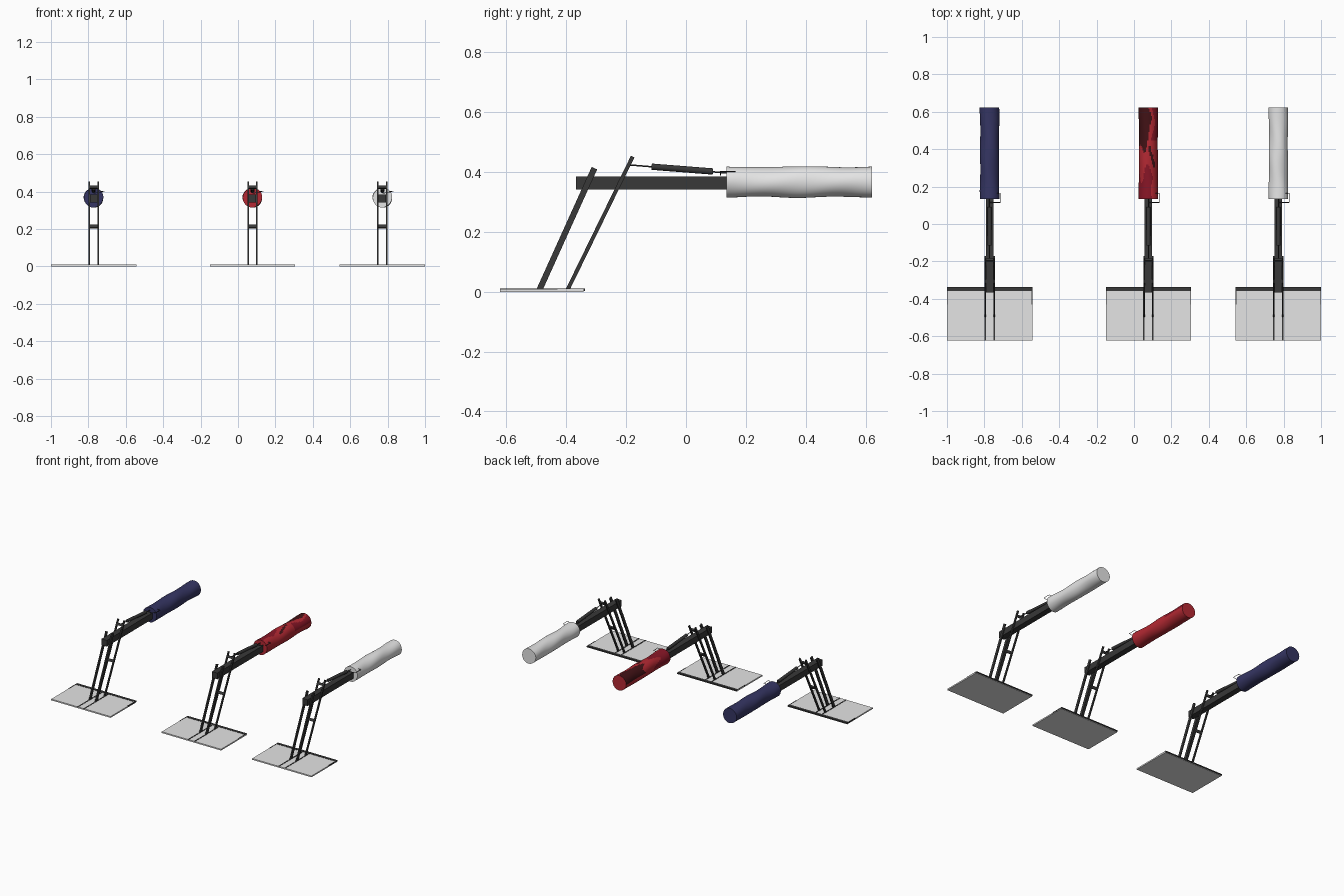
import bpy, bmesh, math
from mathutils import Vector, Matrix

if "Cube" in bpy.data.objects:
    bpy.data.objects.remove(bpy.data.objects["Cube"])


def material(name, rgb):
    m = bpy.data.materials.new(name)
    m.diffuse_color = (*rgb, 1)
    m.use_nodes = True
    m.node_tree.nodes["Principled BSDF"].inputs["Base Color"].default_value = m.diffuse_color
    return m


DARK = material("dark steel", (0.04, 0.04, 0.04))
PANEL = material("light grey panel", (0.78, 0.78, 0.78))
WHITE = material("white grip", (0.78, 0.78, 0.78))
NAVY = material("navy grip", (0.036, 0.036, 0.125))
RED = material("red grip", (0.46, 0.022, 0.033))
DEEP = material("deep red grip", (0.25, 0.008, 0.02))
MAROON = material("maroon grip", (0.055, 0.006, 0.008))


def finish(bm, name, *mats):
    bmesh.ops.recalc_face_normals(bm, faces=bm.faces)
    me = bpy.data.meshes.new(name)
    bm.to_mesh(me)
    bm.free()
    for m in mats:
        me.materials.append(m)
    ob = bpy.data.objects.new(name, me)
    bpy.context.collection.objects.link(ob)
    return ob


def box(name, lo, hi, mat):
    """Box between two corners."""
    lo, hi = Vector(lo), Vector(hi)
    bm = bmesh.new()
    bmesh.ops.create_cube(bm, size=1, matrix=Matrix.Translation((lo + hi) / 2)
                          @ Matrix.Diagonal((*(hi - lo), 1)))
    return finish(bm, name, mat)


def slat(name, x0, x1, a, b, t, mat):
    """Flat bar in the yz plane from a to b, t thick, spanning x0..x1."""
    a, b = Vector(a), Vector(b)
    d = (b - a).normalized()
    n = Vector((-d.y, d.x)) * t / 2
    bm = bmesh.new()
    f = bm.faces.new([bm.verts.new((x0, p.x, p.y)) for p in (a + n, a - n, b - n, b + n)])
    r = bmesh.ops.extrude_face_region(bm, geom=[f])
    bmesh.ops.translate(bm, vec=(x1 - x0, 0, 0),
                        verts=[v for v in r["geom"] if isinstance(v, bmesh.types.BMVert)])
    return finish(bm, name, mat)


def rod(name, a, b, r, mat, seg=14):
    a, b = Vector(a), Vector(b)
    bm = bmesh.new()
    rot = (b - a).to_track_quat('Z', 'Y').to_matrix().to_4x4()
    bmesh.ops.create_cone(bm, cap_ends=True, segments=seg, radius1=r, radius2=r,
                          depth=(b - a).length,
                          matrix=Matrix.Translation((a + b) / 2) @ rot)
    return finish(bm, name, mat)


def smooth(ob):
    bpy.ops.object.select_all(action='DESELECT')
    ob.select_set(True)
    bpy.context.view_layer.objects.active = ob
    bpy.ops.object.shade_smooth_by_angle(angle=math.radians(40))


def grip(name, cx, mats):
    """Slightly lumpy closed tube along y."""
    N, M, y0, y1, zc = 64, 48, 0.135, 0.622, 0.367
    bm = bmesh.new()
    rings = []
    for i in range(N + 1):
        t = i / N
        base = 0.0508 + 0.001 * math.cos(t * 4 * math.pi)
        ring = []
        for j in range(M):
            a = 2 * math.pi * j / M
            r = base + 0.001 * math.sin(2 * a + 9 * t) + 0.0008 * math.sin(3 * a - 14 * t)
            ring.append(bm.verts.new((cx + r * math.cos(a), y0 + (y1 - y0) * t,
                                      zc + r * math.sin(a))))
        rings.append(ring)
    for p, q in zip(rings, rings[1:]):
        for j in range(M):
            bm.faces.new((p[j], p[(j + 1) % M], q[(j + 1) % M], q[j]))
    bm.faces.new(rings[0])
    bm.faces.new(rings[-1])
    # large tonal patches where several colours are given
    if len(mats) > 1:
        for f in bm.faces:
            if len(f.verts) > 4:
                continue
            c = f.calc_center_median()
            u, v = (c.x - cx) / 0.05, (c.z - zc) / 0.05
            wave = 0.25 * math.sin(26 * c.y)
            if v > 0 and c.y > 0.47 + 0.11 * u + 0.05 * math.sin(5 * u) and u < 0.15 + wave:
                f.material_index = 2        # dark patch on top of the far end
            elif v > 0 and 0.3 < c.y < 0.42 and abs(u - 0.35 - wave) < 0.14:
                f.material_index = 2        # dark streak in the middle
            elif c.y < 0.27 + 0.05 * math.sin(4 * u + 2 * v) and u < 0.5 + wave and v > -0.3:
                f.material_index = 1        # deeper tone at the near end
            elif c.y > 0.45 and u > 0.45 + wave and v > 0.1:
                f.material_index = 1
    smooth(finish(bm, name, *mats))


def tool(label, cx, mats):
    # base plate: light core and panels, dark gaps and rim
    w = 0.228
    box(label + "_plate_core", (cx - w, -0.622, 0), (cx + w, -0.342, 0.009), PANEL)
    box(label + "_plate_rear_rim", (cx - w, -0.357, 0.003), (cx + w, -0.338, 0.011), DARK)
    for s in (-1, 1):
        g = cx + s * 0.024
        box(label + "_plate_groove_strip", (g - 0.004, -0.622, 0.006), (g + 0.004, -0.357, 0.0105), DARK)
        e = sorted((cx + s * w, cx + s * (w - 0.003)))
        box(label + "_plate_side_trim", (e[0], -0.43, 0.003), (e[1], -0.357, 0.011), DARK)
        # slanted legs
        x = sorted((cx + s * 0.0195, cx + s * 0.0275))
        slat(label + "_front_leg", x[0], x[1], (-0.489, 0.008), (-0.306, 0.413), 0.02, DARK)
        slat(label + "_rear_leg", x[0], x[1], (-0.395, 0.008), (-0.178, 0.452), 0.013, DARK)
    # rungs between the rear legs
    slat(label + "_leg_rung", cx - 0.022, cx + 0.022, (-0.299, 0.206), (-0.291, 0.222), 0.012, DARK)
    slat(label + "_top_rung", cx - 0.022, cx + 0.022, (-0.196, 0.416), (-0.189, 0.43), 0.012, DARK)
    # main beam
    box(label + "_beam", (cx - 0.0205, -0.367, 0.342), (cx + 0.0205, 0.16, 0.385), DARK)
    # gas strut above the beam
    smooth(rod(label + "_strut_rod", (cx, -0.19, 0.424), (cx, 0.16, 0.395), 0.0025, DARK, 10))
    smooth(rod(label + "_strut_cylinder", (cx, -0.115, 0.418), (cx, 0.09, 0.402), 0.0105, DARK, 18))
    # thin wire lever at the side of the grip
    pts = [(0.0, 0.115, 0.39), (0.058, 0.115, 0.402), (0.058, 0.165, 0.402), (0.03, 0.165, 0.402)]
    for a, b in zip(pts, pts[1:]):
        rod(label + "_wire_lever", (cx + a[0], *a[1:]), (cx + b[0], *b[1:]), 0.0014, DARK, 8)
    grip(label + "_grip", cx, mats)


tool("left", -0.772, [NAVY])
tool("middle", 0.077, [RED, DEEP, MAROON])
tool("right", 0.772, [WHITE])
